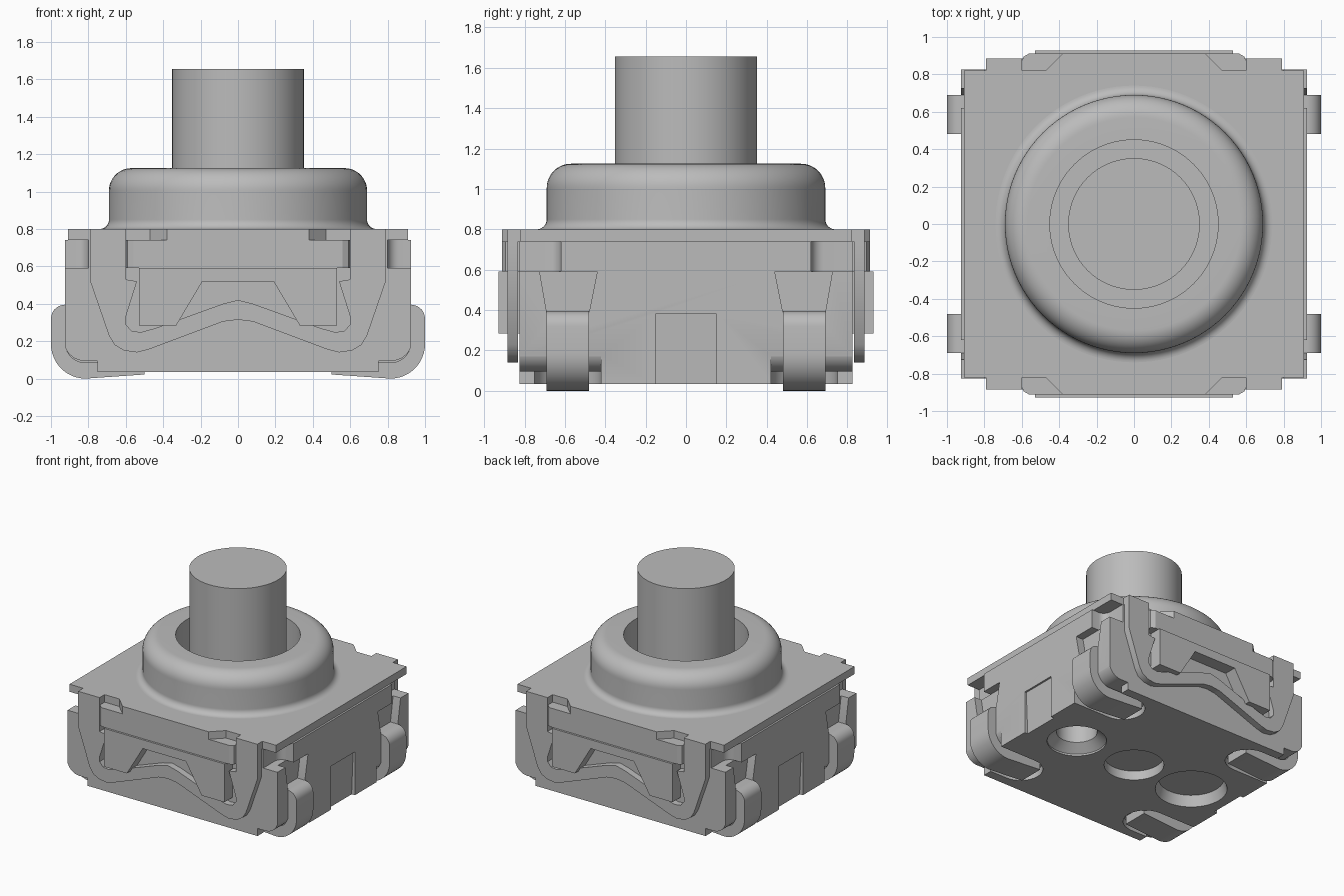
import bpy, bmesh, math
from mathutils import Vector

cube = bpy.data.objects.get("Cube")
if cube:
    bpy.data.objects.remove(cube, do_unlink=True)

GREY = (0.5, 0.5, 0.5, 1.0)
mat = bpy.data.materials.new("plain grey")
mat.use_nodes = True
mat.diffuse_color = GREY
mat.node_tree.nodes["Principled BSDF"].inputs["Base Color"].default_value = GREY


def finish(name, bm, smooth=False):
    bmesh.ops.recalc_face_normals(bm, faces=bm.faces)
    me = bpy.data.meshes.new(name)
    bm.to_mesh(me)
    bm.free()
    me.materials.append(mat)
    ob = bpy.data.objects.new(name, me)
    bpy.context.collection.objects.link(ob)
    if smooth:
        shade(ob)
    return ob


def activate(ob):
    bpy.ops.object.select_all(action='DESELECT')
    ob.select_set(True)
    bpy.context.view_layer.objects.active = ob


def shade(ob):
    activate(ob)
    bpy.ops.object.shade_smooth_by_angle(angle=math.radians(35))


def prism(bm, pts, axis, a, b):
    """Extrude a closed 2D outline along an axis from a to b."""
    place = {'x': lambda p, t: (t, p[0], p[1]),
             'y': lambda p, t: (p[0], t, p[1]),
             'z': lambda p, t: (p[0], p[1], t)}[axis]
    face = bm.faces.new([bm.verts.new(place(p, a)) for p in pts])
    ext = bmesh.ops.extrude_face_region(bm, geom=[face])
    step = Vector(place((0, 0), b - a))
    bmesh.ops.translate(bm, vec=step, verts=[v for v in ext['geom'] if isinstance(v, bmesh.types.BMVert)])


def rect(x0, x1, y0, y1):
    return [(x0, y0), (x1, y0), (x1, y1), (x0, y1)]


def flip(pts, s):
    return [(s * x, y) for x, y in pts]


def symmetric(half):
    """Close an outline given for positive x by mirroring it."""
    return half + [(-x, y) for x, y in reversed(half) if x > 1e-6]


def arc(cx, cy, r, a0, a1, n=10):
    angles = [math.radians(a0 + (a1 - a0) * i / n) for i in range(n + 1)]
    return [(cx + r * math.cos(a), cy + r * math.sin(a)) for a in angles]


def lathe(name, profile, cx=0.0, n=96):
    """Spin an (r, z) profile that starts and ends on the axis or forms a ring."""
    bm = bmesh.new()
    vs = [bm.verts.new((r, 0, z)) for r, z in profile]
    es = [bm.edges.new((vs[i], vs[i + 1])) for i in range(len(vs) - 1)]
    bmesh.ops.spin(bm, geom=vs + es, cent=(0, 0, 0), axis=(0, 0, 1),
                   angle=2 * math.pi, steps=n, use_duplicate=False)
    bmesh.ops.remove_doubles(bm, verts=bm.verts, dist=1e-5)
    bmesh.ops.translate(bm, vec=(cx, 0, 0), verts=bm.verts)
    return finish(name, bm, True)


def cut(target, cutter):
    m = target.modifiers.new("cut", 'BOOLEAN')
    m.operation, m.solver, m.object = 'DIFFERENCE', 'EXACT', cutter
    activate(target)
    bpy.ops.object.modifier_apply(modifier=m.name)
    bpy.data.objects.remove(cutter, do_unlink=True)


def cut_prism(target, pts, axis, a, b):
    bm = bmesh.new()
    prism(bm, pts, axis, a, b)
    cut(target, finish("cutter", bm))


# Moulded base block
bm = bmesh.new()
prism(bm, rect(-0.925, 0.925, -0.825, 0.825), 'z', 0.035, 0.74)
base = finish("base", bm)

corner = [(0.75, 0.0), (0.75, 0.095), (0.82, 0.095)] + arc(0.82, 0.205, 0.11, -80, 0, 8) + [(1.1, 0.205), (1.1, 0.0)]
post = [(0.80, 1.0)] + arc(0.86, 0.68, 0.06, 180, 270, 6) + [(1.1, 0.62), (1.1, 1.0)]
funnel = [(0.48, 0.32), (0.69, 0.32), (0.69, 0.39), (0.725, 0.59), (0.44, 0.59), (0.48, 0.39)]
for sx in (-1, 1):
    # Tapered groove in the middle of the side wall
    cut_prism(base, flip([(0.895, 0.0), (0.91, 0.38), (1.1, 0.38), (1.1, 0.0)], sx), 'y', -0.15, 0.15)
    for sy in (-1, 1):
        # Rounded lower corner, open upper corner, funnel over the lead, pocket under it
        cut_prism(base, flip(corner, sx), 'y', sy * 0.42, sy * 1.0)
        cut_prism(base, [(sx * x, sy * y) for x, y in post], 'z', 0.59, 0.9)
        cut_prism(base, flip(funnel, sy), 'x', sx * 0.86, sx * 1.1)
        pocket = [(0.9, 0.42)] + [(x, y) for x, y in arc(0.60, 0.585, 0.165, 270, 90, 14)] + [(0.9, 0.75)]
        cut_prism(base, [(sx * x, sy * y) for x, y in pocket], 'z', 0.0, 0.095)

# Round recesses in the underside
cut(base, lathe("cutter", [(0, 0), (0.22, 0), (0.22, 0.11), (0, 0.11)], 0.0, 48))
cut(base, lathe("cutter", [(0, 0), (0.265, 0), (0.265, 0.035), (0.24, 0.12), (0, 0.12)], -0.55, 48))
cut(base, lathe("cutter", [(0, 0), (0.22, 0), (0.22, 0.05), (0.15, 0.11), (0.15, 0.25), (0, 0.25)], 0.55, 48))
shade(base)

# Metal cover plate with a tapered tongue at the front and the back
bm = bmesh.new()
prism(bm, symmetric([(0.38, -0.912), (0.47, -0.822), (0.60, -0.822), (0.60, -0.885), (0.79, -0.885),
                     (0.79, -0.822), (0.91, -0.822), (0.91, 0.822), (0.79, 0.822), (0.79, 0.885),
                     (0.60, 0.885), (0.60, 0.822), (0.47, 0.822), (0.38, 0.912)]), 'z', 0.74, 0.80)
finish("cover_plate", bm)

# Spring clips, ledges and latch blocks on the front and the back
clip = symmetric([(0, 0.42), (0.08, 0.40), (0.44, 0.27), (0.52, 0.248), (0.57, 0.255), (0.60, 0.29),
                  (0.60, 0.33), (0.54, 0.52), (0.60, 0.53), (0.60, 0.74), (0.79, 0.74), (0.79, 0.52),
                  (0.69, 0.23), (0.66, 0.18), (0.61, 0.15), (0.54, 0.14), (0.48, 0.155),
                  (0.08, 0.305), (0, 0.315)])
latch = symmetric([(0.19, 0.52), (0.33, 0.285), (0.53, 0.285), (0.53, 0.59)])
ledge = symmetric([(0.60, 0.82), (0.60, 0.87), (0.59, 0.895), (0.56, 0.912)])
for side, s in (("front", -1), ("back", 1)):
    bm = bmesh.new()
    prism(bm, clip, 'y', s * 0.832, s * 0.885)
    finish(side + "_clip", bm, True)
    bm = bmesh.new()
    prism(bm, latch, 'y', s * 0.82, s * 0.928)
    finish(side + "_latch", bm)
    bm = bmesh.new()
    prism(bm, [(x, s * y) for x, y in ledge], 'z', 0.59, 0.74)
    finish(side + "_ledge", bm)

# Four leads that wrap from the side wall to the underside
lead = ([(0.84, 0.395), (0.925, 0.395)] + arc(0.925, 0.32, 0.075, 80, 0, 6)
        + arc(0.815, 0.185, 0.185, 0, -90, 12) + [(0.50, 0.022), (0.50, 0.09), (0.815, 0.085)]
        + arc(0.815, 0.195, 0.11, -80, 0, 10) + [(0.925, 0.32), (0.84, 0.32)])
for sx, side in ((-1, "right"), (1, "left")):
    for sy, end in ((-1, "front"), (1, "back")):
        bm = bmesh.new()
        prism(bm, flip(lead, sx), 'y', sy * 0.48, sy * 0.69)
        finish(f"{end}_{side}_lead", bm, True)

# Raised collar with filleted foot and rounded rim
collar = ([(0.45, 0.79), (0.74, 0.79), (0.74, 0.80)] + arc(0.74, 0.85, 0.05, 260, 180, 8)
          + arc(0.57, 1.005, 0.12, 0, 90, 12) + [(0.45, 1.125), (0.45, 0.79)])
lathe("collar", collar)

# Push button stem
lathe("stem", [(0, 0.79), (0.352, 0.79), (0.352, 1.655), (0, 1.655)])
